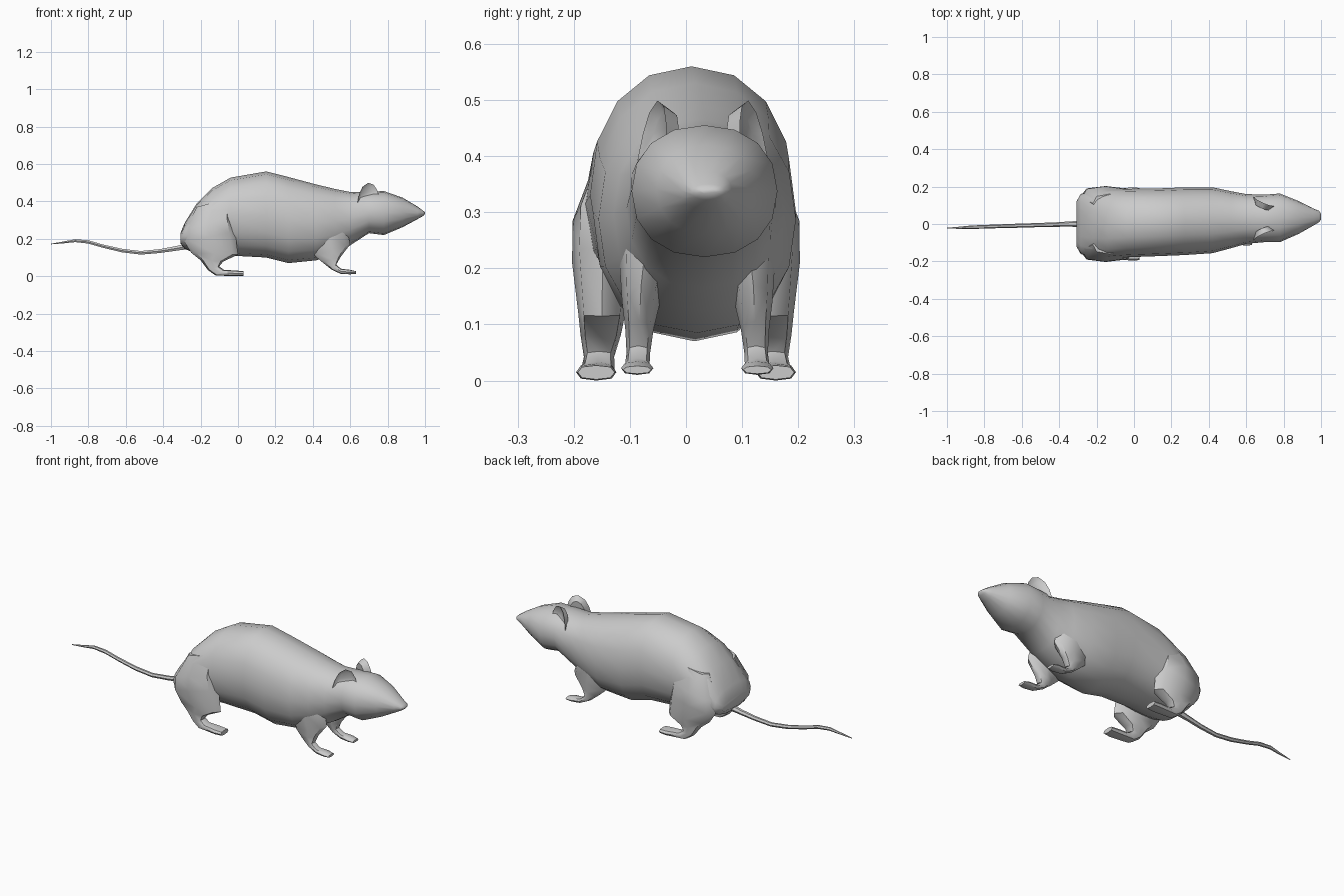
import bpy, bmesh, math
from mathutils import Vector, Matrix

if "Cube" in bpy.data.objects:
    bpy.data.objects.remove(bpy.data.objects["Cube"])


def finish(name, bm, angle=50):
    bmesh.ops.recalc_face_normals(bm, faces=bm.faces)
    me = bpy.data.meshes.new(name)
    bm.to_mesh(me)
    bm.free()
    ob = bpy.data.objects.new(name, me)
    bpy.context.collection.objects.link(ob)
    bpy.ops.object.select_all(action='DESELECT')
    ob.select_set(True)
    bpy.context.view_layer.objects.active = ob
    bpy.ops.object.shade_smooth_by_angle(angle=math.radians(angle))
    return ob


def loft(name, sections, n=8, power=2.0, centre=0.0, side=1, angle=50):
    """Section = lower point (x, z), upper point (x, z), y offset, half width."""
    bm = bmesh.new()
    rings = []
    for x0, z0, x1, z1, y, w in sections:
        ring = []
        for i in range(n):
            a = 2 * math.pi * i / n
            c, s = math.cos(a), math.sin(a)
            c = math.copysign(abs(c) ** (2 / power), c)
            s = math.copysign(abs(s) ** (2 / power), s)
            t = (1 + s) / 2
            ring.append(bm.verts.new((x0 + (x1 - x0) * t,
                                      centre + side * (y + w * c),
                                      z0 + (z1 - z0) * t)))
        rings.append(ring)
    for a, b in zip(rings, rings[1:]):
        for i in range(n):
            j = (i + 1) % n
            bm.faces.new((a[i], a[j], b[j], b[i]))
    bm.faces.new(rings[0])
    bm.faces.new(rings[-1])
    return finish(name, bm, angle)


# Body and head: x, bottom z, top z, centre y, half width
body = [
    (-.308, .175, .23, .00, .12), (-.285, .145, .285, .00, .16),
    (-.22, .12, .39, .00, .18), (-.14, .11, .47, .00, .186),
    (-.04, .11, .527, .005, .183), (.15, .10, .56, .01, .181),
    (.27, .07, .53, .015, .181), (.42, .085, .49, .02, .176),
    (.52, .125, .466, .023, .152), (.60, .165, .45, .027, .133),
    (.70, .23, .452, .03, .127), (.78, .22, .455, .033, .13),
    (.88, .262, .42, .035, .088), (.96, .305, .372, .037, .045),
    (.99, .322, .35, .04, .03), (1.0, .333, .342, .04, .015),
]
loft("body", [(x, b, x, t, y, w) for x, b, t, y, w in body],
     n=16, power=2.2, angle=60)

# Tail: x, z, y, radius
tail = [(-.27, .16, .0, .018), (-.34, .147, .0, .014), (-.42, .134, -.003, .012),
        (-.52, .125, -.006, .011), (-.62, .137, -.009, .011),
        (-.72, .16, -.012, .01), (-.80, .183, -.015, .01),
        (-.87, .19, -.017, .009), (-.93, .181, -.02, .006), (-1.0, .172, -.022, .002)]
loft("tail", [(x, z - r, x, z + r, y, r) for x, z, y, r in tail], n=6)

hind = [
    (-.22, .37, -.04, .42, .11, .05), (-.28, .25, -.03, .32, .14, .062),
    (-.285, .18, -.015, .24, .148, .055), (-.25, .125, .0, .115, .15, .042),
    (-.20, .085, -.08, .078, .152, .036), (-.16, .032, -.10, .052, .155, .027),
    (-.12, .004, -.075, .034, .157, .03), (-.01, .0, -.01, .03, .16, .036),
    (.03, .002, .03, .027, .16, .033),
]
fore = [
    (.38, .20, .58, .26, .09, .05), (.41, .11, .60, .17, .10, .034),
    (.45, .075, .55, .105, .103, .025), (.50, .035, .525, .062, .105, .021),
    (.55, .012, .55, .04, .107, .022), (.60, .01, .60, .034, .107, .029),
    (.632, .012, .632, .026, .107, .025),
]

# Ear outline: (x, z) from rear base round to front base
outline = [(.638, .392), (.648, .44), (.665, .477), (.695, .499), (.725, .49),
           (.744, .46), (.755, .425), (.70, .40)]

for label, side in (("left", 1), ("right", -1)):
    loft("hind_leg_" + label, hind, power=2.6, side=side, angle=45)
    loft("front_leg_" + label, fore, power=2.4, centre=.02, side=side, angle=45)

    # Cupped ear: rim, hollow outer face and rounded back
    bm = bmesh.new()

    def ear_point(x, z, depth):
        y = .09 - .4 * (x - .69) - .12 * (z - .44) + depth
        return bm.verts.new((x + depth * .4, .03 + side * y, z))

    mx, mz = .697, .44
    rim = [ear_point(x, z, 0) for x, z in outline]
    for depth in (-.012, -.03):
        inner = [ear_point(mx + (x - mx) * .65, mz + (z - mz) * .65, depth)
                 for x, z in outline]
        for i in range(len(rim)):
            j = (i + 1) % len(rim)
            bm.faces.new((rim[i], rim[j], inner[j], inner[i]))
        bm.faces.new(inner)
    finish("ear_" + label, bm, 60)

    # Eye: flattened bead set into the side of the head
    bm = bmesh.new()
    normal = Vector((.45, side * .8, .4)).normalized()
    turn = normal.to_track_quat('Z', 'Y').to_matrix().to_4x4()
    place = (Matrix.Translation((.858, .033 + side * .072, .38)) @ turn
             @ Matrix.Diagonal((.02, .02, .01, 1)))
    bmesh.ops.create_uvsphere(bm, u_segments=10, v_segments=6, radius=1, matrix=place)
    finish("eye_" + label, bm, 60)
